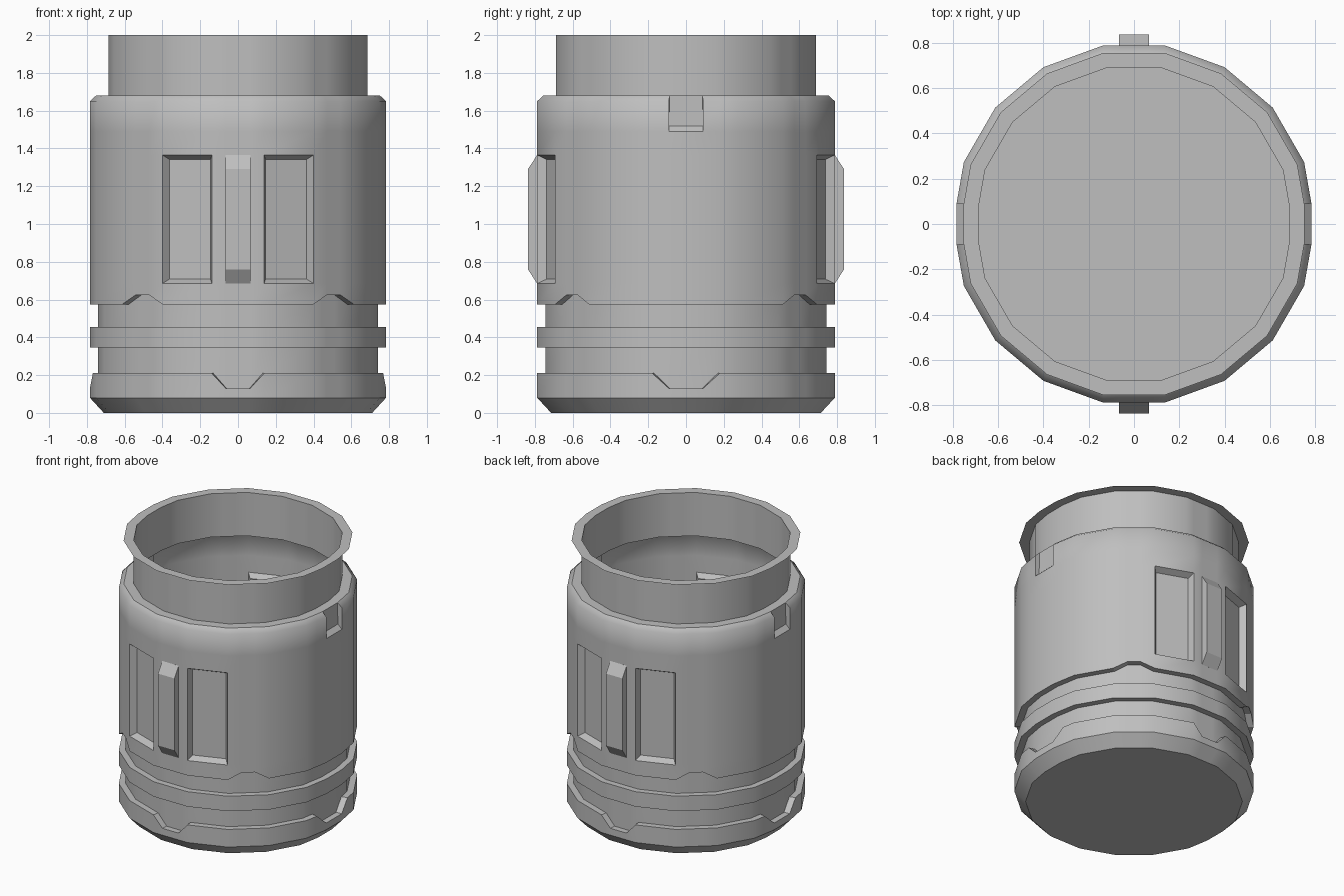
import bpy, bmesh, math

cube = bpy.data.objects.get("Cube")
if cube:
    bpy.data.objects.remove(cube, do_unlink=True)

grey = bpy.data.materials.new("plain_grey")
grey.use_nodes = True
colour = (0.52, 0.52, 0.52, 1)
grey.diffuse_color = colour
grey.node_tree.nodes["Principled BSDF"].inputs["Base Color"].default_value = colour


def finish(bm, name):
    mesh = bpy.data.meshes.new(name)
    bm.to_mesh(mesh)
    bm.free()
    mesh.materials.append(grey)
    obj = bpy.data.objects.new(name, mesh)
    bpy.context.collection.objects.link(obj)
    return obj


def polygon_point(angle, radius, z):
    """Point on an 18-sided outline of the given corner radius."""
    r = radius * math.cos(math.radians(10)) / math.cos(math.radians(angle % 20 - 10))
    a = math.radians(angle)
    return (r * math.cos(a), r * math.sin(a), z)


# Column angles of one quadrant, mirrored into all four
SIDE, RISE_A, RISE_B, POCKET, FRONT = 6.6, 46.7, 53.3, 60, 85.3
quadrant = [SIDE, 13.1, 20, 40, RISE_A, RISE_B, POCKET, 80, FRONT]
columns = sorted((a, q) for q in quadrant for a in (q, 180 - q, 180 + q, 360 - q))

# Shell profile: height, corner radius, height inside the edge notches
profile = [
    (0, 0.725, None), (0.08, 0.8, None),
    (0.21, 0.8, "base"), (0.21, 0.755, "base"),
    (0.345, 0.755, None), (0.345, 0.8, None),
    (0.455, 0.8, None), (0.455, 0.755, None),
    (0.575, 0.755, "body"), (0.575, 0.8, "body"),
    (0.685, 0.8, None), (1.365, 0.8, None), (1.49, 0.8, None),
    (1.65, 0.8, None), (1.68, 0.767, None),
    (1.68, 0.7, None), (2, 0.7, None), (2, 0.768, None),
]


def edge_height(z, notch, q):
    if notch == "base" and (q == SIDE or q == FRONT):
        return 0.13
    if notch == "body" and q in (RISE_A, RISE_B):
        return 0.625
    return z


bm = bmesh.new()
rings = [[bm.verts.new(polygon_point(a, r, edge_height(z, notch, q))) for a, q in columns]
         for z, r, notch in profile]
bm.faces.new(reversed(rings[0]))

pockets, slots = [], []
count = len(columns)
for row in range(len(rings) - 1):
    low, high = rings[row], rings[row + 1]
    z = profile[row][0]
    for i in range(count):
        j = (i + 1) % count
        pair = {columns[i][1], columns[j][1]}
        # Side slots are left open here and filled below
        if pair == {SIDE} and z in (1.49, 1.65):
            if z == 1.49:
                slots.append((low[i], low[j], high[i], high[j],
                              rings[row + 2][i], rings[row + 2][j]))
            continue
        face = bm.faces.new((low[i], low[j], high[j], high[i]))
        if pair == {POCKET, 80} and z == 0.685:
            pockets.append(face)

# Open-topped slots on the two sides: sloped sill, flat back, upright cheeks
for a, b, c, d, e, f in slots:
    g = bm.verts.new((e.co.x, a.co.y, 1.52))
    h = bm.verts.new((f.co.x, b.co.y, 1.52))
    bm.faces.new((a, b, h, g))
    bm.faces.new((g, h, f, e))
    bm.faces.new((a, g, e, c))
    bm.faces.new((h, b, d, f))

# Sunken panels either side of the front and back bars
bm.normal_update()
bmesh.ops.inset_individual(bm, faces=pockets, thickness=0.033, depth=-0.045)

# Smooth round the shell, sharp at steps, soft shoulder
bm.normal_update()
for face in bm.faces:
    face.smooth = True
for edge in bm.edges:
    shoulder = all(abs(v.co.z - 1.65) < 0.001 for v in edge.verts)
    edge.smooth = shoulder or edge.calc_face_angle(0) < math.radians(28)
finish(bm, "canister_shell")

# Raised bars with sloped ends, front and back
bar_outline = [(0.77, 0.685), (0.788, 0.685), (0.837, 0.76),
               (0.837, 1.29), (0.788, 1.365), (0.77, 1.365)]
for side, name in ((-1, "front_bar"), (1, "back_bar")):
    bm = bmesh.new()
    ends = [[bm.verts.new((x, side * y, z)) for y, z in bar_outline] for x in (-0.067, 0.067)]
    for end in ends:
        bm.faces.new(end)
    for i in range(len(bar_outline)):
        j = (i + 1) % len(bar_outline)
        bm.faces.new((ends[0][i], ends[0][j], ends[1][j], ends[1][i]))
    bmesh.ops.recalc_face_normals(bm, faces=bm.faces)
    finish(bm, name)
